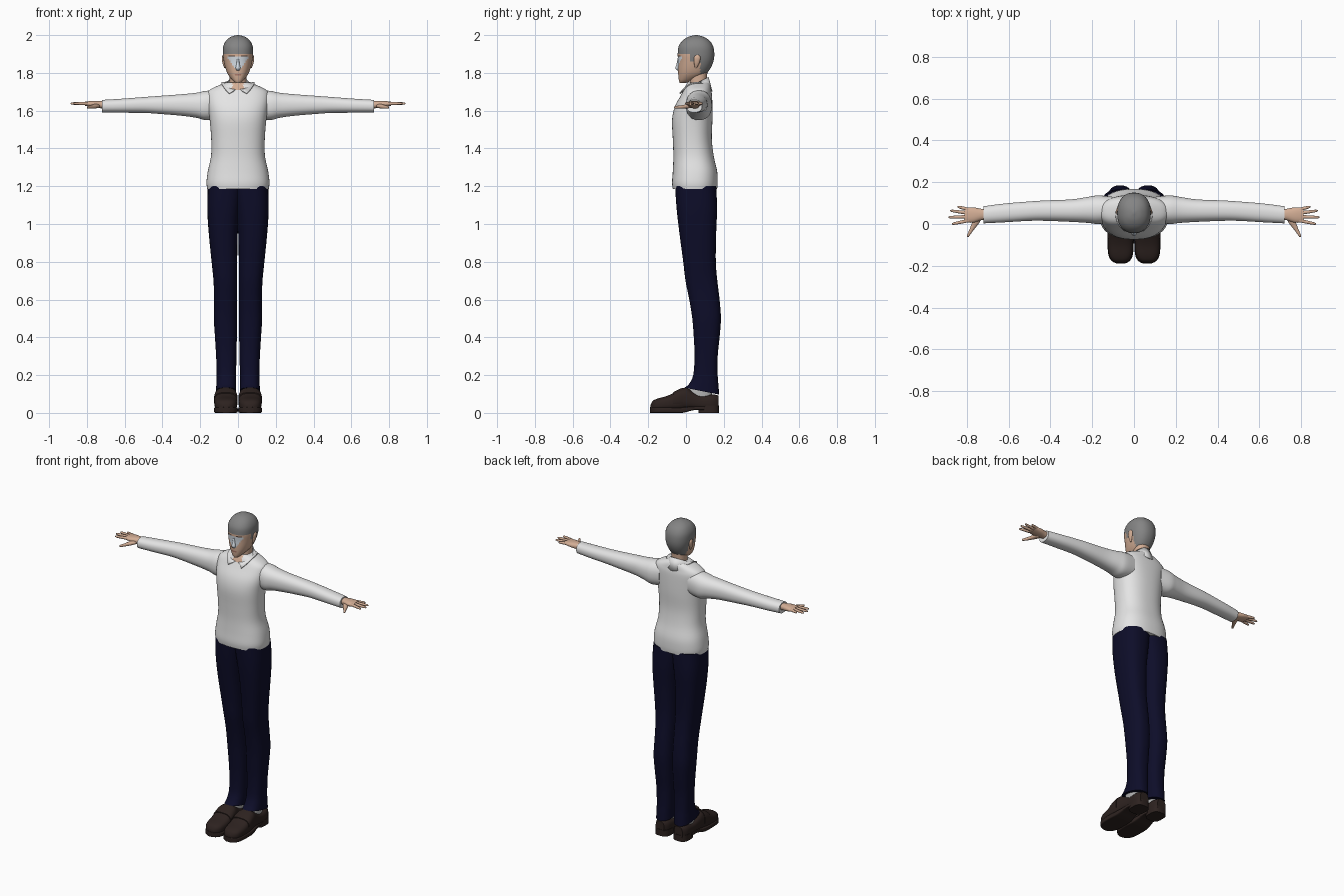
import bpy
import bmesh
import math

cube = bpy.data.objects.get("Cube")
if cube:
    bpy.data.objects.remove(cube, do_unlink=True)


def make_material(name, red, green, blue):
    mat = bpy.data.materials.new(name)
    mat.use_nodes = True
    color = (red, green, blue, 1)
    mat.diffuse_color = color
    shader = mat.node_tree.nodes["Principled BSDF"]
    shader.inputs["Base Color"].default_value = color
    shader.inputs["Roughness"].default_value = 0.8
    return mat


skin = make_material("skin", .65, .42, .3)
white = make_material("white shirt", .78, .78, .78)
navy = make_material("navy trousers", .004, .004, .022)
brown = make_material("dark brown leather", .026, .016, .014)
grey = make_material("grey hair", .23, .23, .23)
pale = make_material("pale blue eyes", .66, .72, .78)
dark = make_material("dark brow", .09, .05, .035)
lip = make_material("lip", .42, .2, .15)
sock_grey = make_material("grey sock", .45, .45, .45)


def finish(name, mesh_data, materials, mirror=False, angle=55):
    """Turn a bmesh into a smooth object, optionally mirrored across x."""
    bmesh.ops.recalc_face_normals(mesh_data, faces=mesh_data.faces)
    mesh = bpy.data.meshes.new(name)
    mesh_data.to_mesh(mesh)
    mesh_data.free()
    for mat in materials:
        mesh.materials.append(mat)
    obj = bpy.data.objects.new(name, mesh)
    bpy.context.collection.objects.link(obj)
    bpy.ops.object.select_all(action="DESELECT")
    obj.select_set(True)
    bpy.context.view_layer.objects.active = obj
    bpy.ops.object.shade_smooth_by_angle(angle=math.radians(angle))
    if mirror:
        obj.modifiers.new("mirror", "MIRROR").use_mirror_merge = False
    return obj


def smooth_rows(keys, steps):
    """Pass a Catmull-Rom spline through the key rows."""
    rows = []
    for i in range(len(keys) - 1):
        a, b = keys[max(i - 1, 0)], keys[i]
        c, d = keys[i + 1], keys[min(i + 2, len(keys) - 1)]
        for s in range(steps):
            t = s / steps
            rows.append([q + t * (r - p + t * (2 * p - 5 * q + 4 * r - w
                         + t * (3 * (q - r) + w - p))) / 2
                         for p, q, r, w in zip(a, b, c, d)])
    return rows + [keys[-1]]


def loft(name, keys, materials, axis="z", power=2.3, sides=32, steps=4,
         mirror=False, rule=None, reshape=None):
    """Skin rounded sections; each row is position, low, high, low, high."""
    bm = bmesh.new()
    rings = []
    for pos, u_low, u_high, v_low, v_high in smooth_rows(keys, steps):
        ring = []
        for k in range(sides):
            angle = math.tau * (k + .5) / sides
            c, s = math.cos(angle), math.sin(angle)
            c = math.copysign(abs(c) ** (2 / power), c)
            s = math.copysign(abs(s) ** (2 / power), s)
            u = (u_low + u_high + c * (u_high - u_low)) / 2
            v = (v_low + v_high + s * (v_high - v_low)) / 2
            point = {"x": (pos, u, v), "y": (u, pos, v), "z": (u, v, pos)}[axis]
            ring.append(bm.verts.new(point))
        rings.append(ring)
    for low, high in zip(rings, rings[1:]):
        for k in range(sides):
            n = (k + 1) % sides
            bm.faces.new((low[k], low[n], high[n], high[k]))
    bm.faces.new(rings[0])
    bm.faces.new(rings[-1])
    if reshape:
        for vert in bm.verts:
            reshape(vert.co)
    if rule:
        for face in bm.faces:
            face.material_index = rule(face.calc_center_median())
    return finish(name, bm, materials, mirror)


def centred(rows):
    """Expand position, half width, back and front into full rows."""
    return [(z, -half, half, front, back) for z, half, front, back in rows]


# Shirt body, with bare skin in the open neck
def shirt_rule(p):
    return 1 if p.z > 1.708 and p.y < .03 and abs(p.x) < .03 else 0


loft("shirt_body", centred([
    (1.185, .163, -.07, .165), (1.22, .167, -.074, .168), (1.28, .16, -.07, .165),
    (1.36, .143, -.067, .147), (1.45, .142, -.07, .137), (1.55, .15, -.074, .14),
    (1.62, .16, -.06, .14), (1.68, .165, -.028, .138), (1.71, .15, -.012, .133),
    (1.735, .1, .0, .128), (1.75, .06, .01, .12)]), [white, skin],
    power=2.4, sides=48, rule=shirt_rule)

# Sleeves
loft("sleeve", [
    (.1, .01, .13, 1.56, 1.71), (.17, .0, .137, 1.55, 1.705),
    (.22, .005, .13, 1.562, 1.695), (.3, .01, .118, 1.573, 1.687),
    (.42, .015, .113, 1.583, 1.678), (.5, .015, .108, 1.588, 1.672),
    (.62, .008, .098, 1.589, 1.663), (.72, .003, .085, 1.59, 1.657)],
    [white], axis="x", mirror=True)

# Collar: a folded strip that opens at the throat
bm = bmesh.new()
strip = []
count = 40
for i in range(count + 1):
    a = math.tau * i / count
    b = math.radians(32) + (math.tau - math.radians(64)) * i / count
    rise_a, rise_b = (1 - math.cos(a)) / 2, (1 - math.cos(b)) / 2
    top = (.056 * math.sin(a), .058 - .062 * math.cos(a), 1.718 + .06 * rise_a)
    low = (.087 * math.sin(b), .045 - .095 * math.cos(b),
           1.672 + .065 * math.sin(b) ** 2 + .03 * rise_b)
    strip.append((bm.verts.new(top), bm.verts.new(low)))
for (t1, l1), (t2, l2) in zip(strip, strip[1:]):
    bm.faces.new((t1, l1, l2, t2))
collar = finish("collar", bm, [white])
collar.modifiers.new("thickness", "SOLIDIFY").thickness = .006

# Neck
loft("neck", centred([(1.69, .048, .02, .115), (1.75, .045, .02, .11),
                      (1.82, .046, .02, .115)]), [skin])


# Head: hair, eyes, brows and mouth are coloured by position
def head_rule(p):
    side = abs(p.x)
    if p.y < .02:
        if p.z > 1.903:
            return 1
        if p.y < .005:
            if 1.884 < p.z < 1.892 and .012 < side < .052:
                return 3
            if 1.815 < p.z < 1.884 and side < .012 + .65 * (p.z - 1.815):
                return 2
            if 1.786 < p.z < 1.794 and side < .018:
                return 4
        return 0
    if p.y > .075:
        return 1 if p.z > 1.775 else 0
    return 1 if p.z > 1.86 else 0


loft("head", centred([
    (1.747, .012, -.033, .0), (1.762, .03, -.038, .04), (1.79, .052, -.041, .1),
    (1.82, .065, -.042, .127), (1.86, .075, -.042, .145), (1.9, .08, -.044, .15),
    (1.94, .078, -.039, .144), (1.972, .062, -.017, .124),
    (1.992, .035, .015, .09), (2, .005, .048, .06)]),
    [skin, grey, pale, dark, lip], sides=56, steps=6, rule=head_rule)
loft("nose", centred([(1.812, .006, -.046, -.03), (1.825, .013, -.056, -.03),
                      (1.85, .008, -.05, -.03), (1.878, .005, -.044, -.03)]),
     [pale], sides=12)
loft("ear", [(1.825, .064, .072, .048, .056), (1.85, .066, .082, .043, .07),
             (1.88, .068, .086, .042, .077), (1.895, .07, .08, .05, .07)],
     [skin], sides=14, mirror=True)

# Hands
loft("palm", [(.7, .018, .073, 1.609, 1.65), (.73, .018, .073, 1.613, 1.652),
              (.77, .006, .08, 1.618, 1.652), (.81, .008, .079, 1.626, 1.648)],
     [skin], axis="x", sides=20, mirror=True)
for name, y_base, y_tip, x_tip in (
        ("index_finger", .017, .0, .872), ("middle_finger", .035, .032, .888),
        ("ring_finger", .052, .064, .88), ("little_finger", .069, .083, .845)):
    keys = []
    for t, r in ((0, .009), (.5, .008), (.9, .006), (1, .002)):
        x, y = .79 + t * (x_tip - .79), y_base + t * (y_tip - y_base)
        keys.append((x, y - r, y + r, 1.638 - r, 1.638 + r))
    loft(name, keys, [skin], axis="x", sides=10, steps=3, mirror=True)
loft("thumb", [(.035, .725, .765, 1.614, 1.64), (.005, .74, .776, 1.612, 1.634),
               (-.03, .768, .789, 1.61, 1.628), (-.055, .786, .8, 1.611, 1.625),
               (-.063, .792, .798, 1.615, 1.621)],
     [skin], axis="y", sides=12, mirror=True)


# Trouser legs, with the hem slanting down towards the heel
def slant_hem(co):
    if co.z < .15:
        co.z += (.085 - co.y) * .2 * (.15 - co.z) / .035


loft("trouser_leg", [
    (.115, .01, .117, -.01, .176), (.15, .01, .115, .014, .172),
    (.2, .01, .113, .038, .168), (.3, .008, .116, .045, .168),
    (.4, .006, .122, .041, .178), (.5, .005, .128, .033, .185),
    (.6, .005, .127, .017, .178), (.7, .004, .13, -.003, .166),
    (.8, .004, .14, -.015, .158), (.95, .001, .155, -.035, .16),
    (1.08, -.012, .163, -.05, .165), (1.2, -.03, .16, -.058, .16)],
    [navy], power=2.5, mirror=True, reshape=slant_hem)

# Socks
loft("sock", [(.05, .03, .1, .0, .14), (.12, .03, .1, .015, .14),
              (.2, .035, .095, .055, .15)], [sock_grey], sides=20, mirror=True)

# Shoes: upper, strap over the instep, sole and heel
loft("shoe_upper", [
    (-.187, .045, .082, .01, .045), (-.175, .025, .104, .01, .064),
    (-.15, .01, .119, .01, .076), (-.1, .004, .125, .01, .09),
    (-.04, .004, .125, .01, .118), (0, .01, .12, .015, .134),
    (.04, .014, .115, .018, .11), (.08, .017, .112, .015, .094),
    (.14, .02, .11, .01, .098), (.172, .035, .095, .01, .092)],
    [brown], axis="y", power=2.8, mirror=True)
loft("shoe_strap", [(-.07, .002, .127, .02, .108), (-.04, .002, .127, .02, .124),
                    (-.015, .005, .124, .02, .134)],
     [brown], axis="y", power=2.8, mirror=True)
loft("shoe_sole", [
    (-.19, .045, .08, 0, .03), (-.178, .022, .105, 0, .03),
    (-.15, .006, .122, 0, .03), (-.09, .001, .127, 0, .03),
    (-.02, .004, .124, 0, .03), (.04, .014, .114, .014, .035),
    (.1, .016, .112, .015, .035)], [brown], axis="y", power=7, mirror=True)
loft("shoe_heel", [(0, .016, .112, .065, .175), (.04, .017, .111, .068, .175)],
     [brown], power=3, mirror=True)
